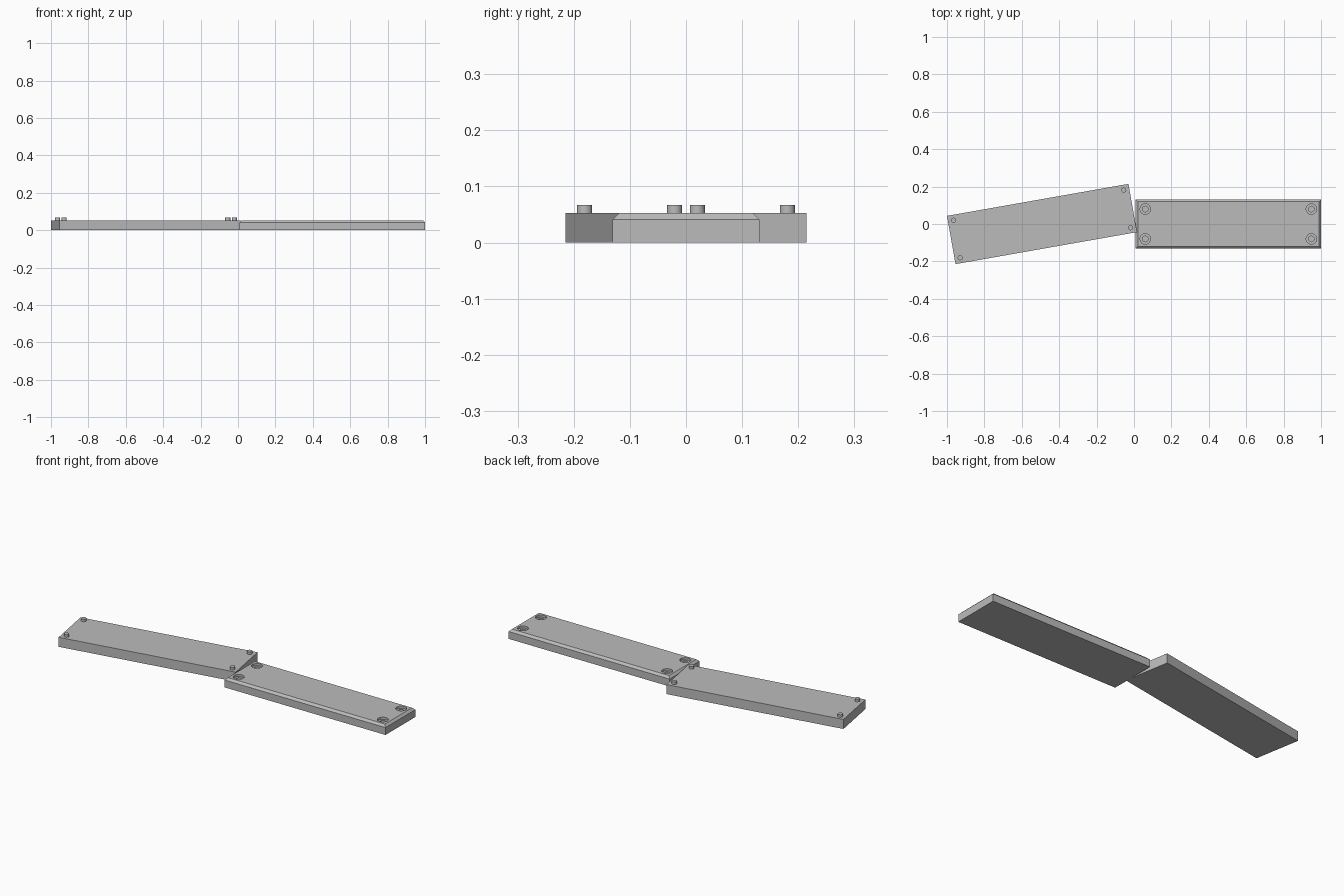
import bpy
import bmesh
from math import radians
from mathutils import Matrix, Vector

if "Cube" in bpy.data.objects:
    bpy.data.objects.remove(bpy.data.objects["Cube"], do_unlink=True)

WIDTH, HEIGHT = 0.262, 0.053
CORNERS = [(sx, sy) for sx in (-1, 1) for sy in (-1, 1)]

grey = bpy.data.materials.new("plain grey")
grey.use_nodes = True
colour = (0.5, 0.5, 0.5, 1)
grey.diffuse_color = colour
grey.node_tree.nodes["Principled BSDF"].inputs["Base Color"].default_value = colour


def make_object(name, bm):
    mesh = bpy.data.meshes.new(name)
    bm.to_mesh(mesh)
    bm.free()
    mesh.materials.append(grey)
    obj = bpy.data.objects.new(name, mesh)
    bpy.context.collection.objects.link(obj)
    return obj


def slab(name, length, chamfer=0):
    bm = bmesh.new()
    bmesh.ops.create_cube(bm, size=1)
    bmesh.ops.scale(bm, vec=(length, WIDTH, HEIGHT), verts=bm.verts)
    bmesh.ops.translate(bm, vec=(0, 0, HEIGHT / 2), verts=bm.verts)
    if chamfer:
        rim = [e for e in bm.edges if all(v.co.z > HEIGHT / 2 for v in e.verts)]
        bmesh.ops.bevel(bm, geom=rim, offset=chamfer, segments=1, affect='EDGES')
    return make_object(name, bm)


def corner_cylinders(name, dx, dy, radius, bottom, top):
    bm = bmesh.new()
    for sx, sy in CORNERS:
        place = Matrix.Translation(Vector((sx * dx, sy * dy, (bottom + top) / 2)))
        bmesh.ops.create_cone(bm, cap_ends=True, segments=32, radius1=radius,
                              radius2=radius, depth=top - bottom, matrix=place)
    return make_object(name, bm)


def smooth(obj):
    bpy.ops.object.select_all(action='DESELECT')
    obj.select_set(True)
    bpy.context.view_layer.objects.active = obj
    bpy.ops.object.shade_smooth_by_angle(angle=radians(30))


# Turned base plate with four locating pins
base = slab("base_plate", 0.985)
pins = corner_cylinders("locating_pins", 0.462, 0.102, 0.0135, HEIGHT - 0.01, 0.067)
smooth(pins)
for part in (base, pins):
    part.location = (-0.492, 0, 0)
    part.rotation_euler.z = radians(10)

# Chamfered cover plate with four stepped screw holes
cover = slab("cover_plate", 0.991, chamfer=0.012)
for name, radius, depth in (("counterbore_cutter", 0.028, 0.012),
                            ("screw_hole_cutter", 0.015, 0.03)):
    cutter = corner_cylinders(name, 0.444, 0.08, radius, HEIGHT - depth, HEIGHT + 0.02)
    cutter.hide_render = True
    cut = cover.modifiers.new(name, 'BOOLEAN')
    cut.operation = 'DIFFERENCE'
    cut.solver = 'EXACT'
    cut.object = cutter
    bpy.context.view_layer.objects.active = cover
    bpy.ops.object.modifier_apply(modifier=cut.name)
    bpy.data.objects.remove(cutter, do_unlink=True)
smooth(cover)
cover.location = (0.5045, 0, 0)
